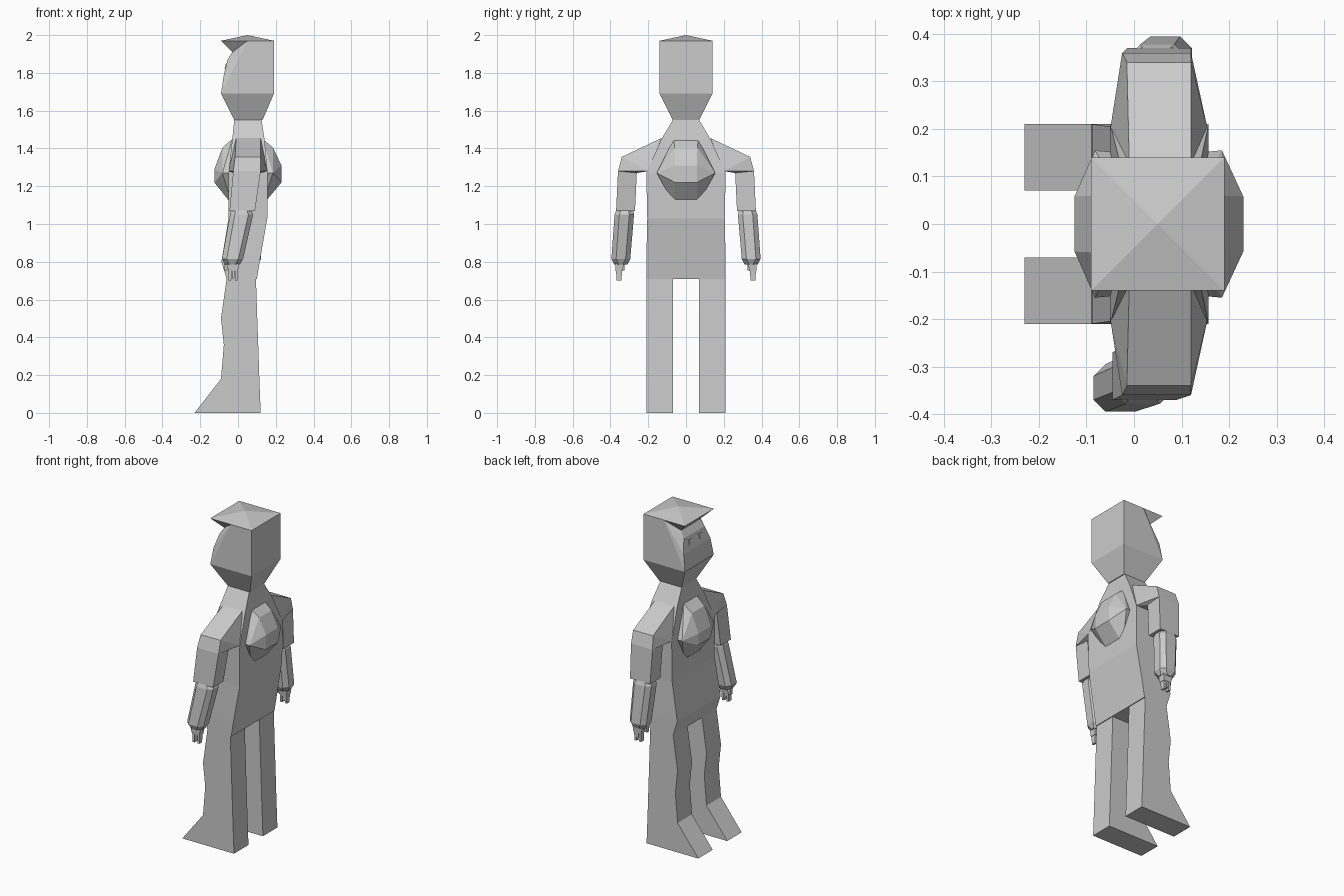
import bpy, bmesh
from mathutils import Vector

cube = bpy.data.objects.get("Cube")
if cube:
    bpy.data.objects.remove(cube, do_unlink=True)

grey = bpy.data.materials.new("plain_grey")
grey.use_nodes = True
colour = (0.6, 0.6, 0.6, 1)
grey.diffuse_color = colour
grey.node_tree.nodes["Principled BSDF"].inputs["Base Color"].default_value = colour


def finish(name, bm):
    bmesh.ops.recalc_face_normals(bm, faces=bm.faces)
    mesh = bpy.data.meshes.new(name)
    bm.to_mesh(mesh)
    bm.free()
    mesh.materials.append(grey)
    obj = bpy.data.objects.new(name, mesh)
    bpy.context.collection.objects.link(obj)
    return obj


def hull(name, points):
    """Solid wrapped around a few corner points."""
    bm = bmesh.new()
    for p in points:
        bm.verts.new(p)
    res = bmesh.ops.convex_hull(bm, input=bm.verts)
    loose = {v for v in res["geom_interior"] + res["geom_unused"]
             if isinstance(v, bmesh.types.BMVert)}
    bmesh.ops.delete(bm, geom=list(loose), context="VERTS")
    bmesh.ops.dissolve_limit(bm, angle_limit=0.01, verts=bm.verts, edges=bm.edges)
    return finish(name, bm)


def both(points):
    """Corner points repeated on either side of the middle."""
    return [(x, s * y, z) for x, y, z in points for s in (-1, 1)]


def loft(name, rings, chamfer=0):
    """Stack of rectangles (z, x0, x1, y0, y1), corners optionally cut."""
    bm = bmesh.new()
    loops = []
    for z, x0, x1, y0, y1 in rings:
        c = chamfer
        if c:
            pts = [(x0 + c, y0), (x1 - c, y0), (x1, y0 + c), (x1, y1 - c),
                   (x1 - c, y1), (x0 + c, y1), (x0, y1 - c), (x0, y0 + c)]
        else:
            pts = [(x0, y0), (x1, y0), (x1, y1), (x0, y1)]
        loops.append([bm.verts.new((x, y, z)) for x, y in pts])
    for a, b in zip(loops, loops[1:]):
        n = len(a)
        for i in range(n):
            bm.faces.new((a[i], a[(i + 1) % n], b[(i + 1) % n], b[i]))
    bm.faces.new(loops[0])
    bm.faces.new(loops[-1])
    return finish(name, bm)


# Head: skull, shallow crown, brim over the face, tapering jaw
hull("skull", both([(.19, .14, 1.69), (.19, .14, 1.97), (.05, .14, 1.97),
                    (-.09, .14, 1.69), (-.075, .13, 1.79),
                    (-.055, .1, 1.87), (-.03, .09, 1.91)]))
hull("crown", both([(-.09, .14, 1.97), (.19, .14, 1.97)]) + [(.05, 0, 2)])
hull("brim", both([(-.09, .14, 1.97), (.05, .14, 1.97), (-.03, .09, 1.91)]))
loft("jaw", [(1.55, -.02, .13, -.07, .07), (1.69, -.09, .19, -.14, .14)])

# Eyes: thin frames with a smaller plate on top
for side, s in (("left", -1), ("right", 1)):
    for part, h, d in (("frame", .026, .002), ("pupil", .014, .006)):
        pts = []
        for dz in (-h, h):
            for dy in (-h, h):
                x = -.062 + dz * .25
                pts += [(x - d, s * .05 + dy, 1.835 + dz),
                        (x + .004, s * .05 + dy, 1.835 + dz)]
        hull(f"{side}_eye_{part}", pts)

# Neck and torso
loft("neck", [(1.45, -.03, .14, -.13, .13), (1.55, -.02, .125, -.07, .07)])
loft("torso", [(.71, -.06, .1, -.21, .21), (.8, -.088, .115, -.21, .21),
               (1.03, -.05, .155, -.205, .205), (1.27, -.05, .157, -.21, .21),
               (1.45, -.03, .14, -.13, .13)])

# Faceted bulges on the chest and the upper back
for name, base, tip, top in (("chest_bulge", -.03, -.125, 1.29),
                             ("back_bulge", .13, .23, 1.31)):
    mid = base + (tip - base) * .55
    hull(name, both([(base, .065, 1.45), (base, .15, 1.27), (base, .06, 1.1),
                     (mid, .06, 1.405), (mid, .155, 1.27),
                     (tip, .058, top), (tip, .058, 1.22)]))

# Legs with wedge feet
for side, s in (("left", -1), ("right", 1)):
    y0, y1 = sorted((s * .07, s * .21))
    loft(side + "_leg", [(0, -.23, .12, y0, y1), (.18, -.09, .113, y0, y1),
                         (.36, -.075, .107, y0, y1), (.5, -.09, .102, y0, y1),
                         (.71, -.06, .095, y0, y1)])

# Arms: one swings forward, the other hangs straight
for side, s, elbow, wrist in (("left", -1, -.03, -.085), ("right", 1, 0, .01)):
    def ring(z, x0, x1, y0, y1):
        return (z, x0, x1, *sorted((s * y0, s * y1)))

    hull(side + "_shoulder", [(x, s * y, z) for x, y, z in (
        (-.01, .13, 1.455), (.12, .13, 1.455), (-.05, .2, 1.28), (.155, .2, 1.28),
        (0, .22, 1.39), (.12, .22, 1.39), (-.015, .34, 1.355), (.12, .34, 1.355),
        (-.025, .36, 1.28), (.12, .36, 1.28), (-.025, .26, 1.27), (.12, .26, 1.27))])
    loft(side + "_upper_arm", [ring(1.07, elbow - .015, elbow + .12, .27, .37),
                               ring(1.28, -.025, .12, .26, .36)])
    loft(side + "_forearm", [ring(.785, wrist + .015, wrist + .095, .31, .38),
                             ring(.815, wrist, wrist + .112, .295, .395),
                             ring(1.05, elbow - .012, elbow + .11, .275, .378),
                             ring(1.1, elbow, elbow + .09, .285, .36)], .025)
    loft(side + "_palm", [ring(.75, wrist + .035, wrist + .085, .335, .372),
                          ring(.79, wrist + .025, wrist + .09, .33, .375)])
    for i in range(3):
        x = wrist + .036 + i * .016
        low = .7 + .012 * (i % 2)
        loft(f"{side}_finger_{i + 1}", [ring(low, x, x + .013, .342, .368),
                                        ring(.755, x, x + .015, .338, .37)])
    loft(side + "_thumb", [ring(.755, wrist + .012, wrist + .027, .325, .345),
                           ring(.79, wrist + .015, wrist + .035, .325, .35)])
